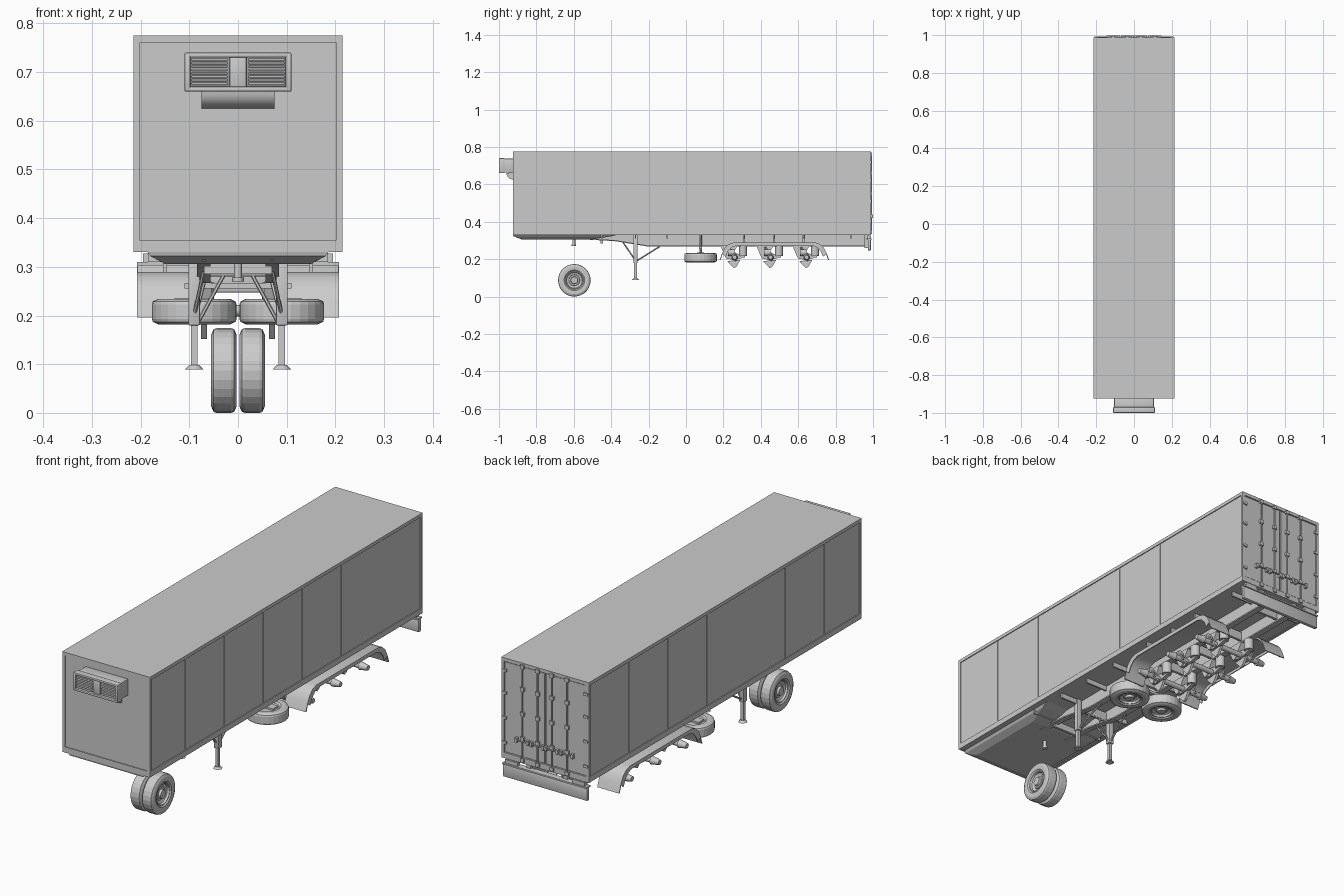
import bpy, bmesh, math
from mathutils import Vector

if "Cube" in bpy.data.objects:
    bpy.data.objects.remove(bpy.data.objects["Cube"])

def finish(name, bm, smooth=False):
    bmesh.ops.recalc_face_normals(bm, faces=bm.faces)
    me = bpy.data.meshes.new(name)
    bm.to_mesh(me)
    bm.free()
    ob = bpy.data.objects.new(name, me)
    bpy.context.collection.objects.link(ob)
    if smooth:
        bpy.ops.object.select_all(action='DESELECT')
        ob.select_set(True)
        bpy.context.view_layer.objects.active = ob
        bpy.ops.object.shade_smooth_by_angle(angle=math.radians(35))
    return ob

def box(name, x0, x1, y0, y1, z0, z1, bevel=0):
    bm = bmesh.new()
    bmesh.ops.create_cube(bm, size=1)
    for v in bm.verts:
        v.co = ((x0 + x1) / 2 + v.co.x * (x1 - x0), (y0 + y1) / 2 + v.co.y * (y1 - y0),
                (z0 + z1) / 2 + v.co.z * (z1 - z0))
    if bevel:
        bmesh.ops.bevel(bm, geom=bm.edges[:], offset=bevel, segments=2, affect='EDGES', profile=0.5)
    return finish(name, bm, bevel > 0)

def rod(name, a, b, r, r2=None, segs=12):
    a, b = Vector(a), Vector(b)
    bm = bmesh.new()
    bmesh.ops.create_cone(bm, cap_ends=True, segments=segs, radius1=r,
                          radius2=r if r2 is None else r2, depth=(b - a).length)
    q = (b - a).to_track_quat('Z', 'Y')
    for v in bm.verts:
        v.co = (a + b) / 2 + q @ v.co
    return finish(name, bm, True)

def prism(name, pts, x0, x1, smooth=False):
    """Extrude a (y, z) outline along x."""
    bm = bmesh.new()
    f = bm.faces.new([bm.verts.new((x0, y, z)) for y, z in pts])
    g = bmesh.ops.extrude_face_region(bm, geom=[f])
    bmesh.ops.translate(bm, vec=(x1 - x0, 0, 0), verts=[v for v in g['geom'] if isinstance(v, bmesh.types.BMVert)])
    return finish(name, bm, smooth)

def lathe(name, profile, loc, axis, flip=1, segs=28, closed=False, smooth=False):
    """Spin an (along axis, radius) profile about x or z."""
    bm = bmesh.new()
    rings = []
    for a, r in profile:
        ring = []
        for i in range(segs):
            t = 2 * math.pi * i / segs
            c, s = r * math.cos(t), r * math.sin(t)
            p = Vector((a * flip, c, s) if axis == 'x' else (c, s, a * flip))
            ring.append(bm.verts.new(p + Vector(loc)))
        rings.append(ring)
    pairs = list(zip(rings, rings[1:])) + ([(rings[-1], rings[0])] if closed else [])
    for p, q in pairs:
        for i in range(segs):
            j = (i + 1) % segs
            bm.faces.new((p[i], p[j], q[j], q[i]))
    bmesh.ops.remove_doubles(bm, verts=bm.verts, dist=1e-5)
    return finish(name, bm, smooth)

TYRE = [(-.019, .048), (-.025, .055), (-.026, .074), (-.021, .085), (-.015, .087),
        (.015, .087), (.021, .085), (.026, .074), (.025, .055), (.019, .048)]
RIM = [(-.019, 0), (-.019, .049), (.02, .049), (.021, .045), (.012, .042), (.007, .03),
       (.012, .028), (.012, .02), (.022, .018), (.022, 0)]

def wheel(name, loc, axis, flip):
    lathe(name + "_tyre", TYRE, loc, axis, flip, closed=True)
    lathe(name + "_rim", RIM, loc, axis, flip, smooth=True)

# cargo body with edge frame
Y0, Y1, Z0, Z1, W = -.925, .988, .33, .775, .215
box("cargo_body", -W + .004, W - .004, Y0 + .004, Y1 - .008, Z0 + .002, Z1 - .003)
box("roof", -W + .002, W - .002, Y0 + .002, Y1 - .002, Z1 - .012, Z1)
for s in (-1, 1):
    o, i = s * W, s * (W - .013)
    for y, n in ((Y0, "front"), (Y1 - .012, "rear")):
        box(n + "_corner_post", min(o, i), max(o, i), y, y + .012, Z0, Z1)
    box("side_top_rail", min(o, i), max(o, i), Y0, Y1, Z1 - .015, Z1)
    box("side_bottom_rail", min(o, i), max(o, i), Y0, Y1, Z0, Z0 + .025)
    # side panel seams
    for k in range(6):
        y = -.67 + .274 * k
        a, b = s * (W - .006), s * (W - .002)
        box("panel_seam", min(a, b), max(a, b), y - .004, y + .004, Z0 + .02, Z1 - .012)
for y, n in ((Y0, "front"), (Y1 - .012, "rear")):
    box(n + "_header", -W, W, y, y + .012, Z1 - .015, Z1)
    box(n + "_sill", -W, W, y, y + .012, Z0, Z0 + .025)

# cooling unit on the front wall
box("cooler_housing", -.105, .105, -.985, Y0 + .01, .663, .737, .004)
for x0, x1 in ((-.11, -.098), (.098, .11)):
    box("cooler_bezel_side", x0, x1, -1, -.97, .66, .74, .003)
for z0, z1 in ((.66, .67), (.73, .74)):
    box("cooler_bezel_bar", -.11, .11, -1, -.97, z0, z1, .003)
box("cooler_divider", -.018, .018, -.993, -.98, .667, .733, .004)
for s in (-1, 1):
    for k in range(8):
        z = .675 + .007 * k
        prism("cooler_slat", [(-.995, z - .002), (-.984, z + .002), (-.984, z + .004), (-.995, z)],
              s * .022, s * .096)
duct = [(Y0 + .006, .625)] + [(-.925 - .035 * math.sin(t), .66 - .034 * math.cos(t))
                              for t in [math.pi / 2 * k / 6 for k in range(7)]] + [(Y0 + .006, .665)]
prism("cooler_duct", duct, -.075, .075, True)

# rear doors, hinges and lock rods
for s in (-1, 1):
    a, b = s * .004, s * .2
    box("rear_door", min(a, b), max(a, b), Y1 - .01, Y1 - .003, Z0 + .028, Z1 - .018)
    for z in (.40, .51, .62, .72):
        x = s * .2
        box("door_hinge", x - .01, x + .01, Y1 - .004, Y1 + .004, z - .006, z + .006)
    for x in (s * .035, s * .11):
        rod("lock_rod", (x, Y1 + .003, Z0 + .005), (x, Y1 + .003, Z1 - .006), .0035, segs=8)
        for z in (.345, .44, .55, .66, .76):
            box("rod_bracket", x - .009, x + .009, Y1 - .004, Y1 + .007, z - .008, z + .008)
        rod("door_handle", (x - .035, Y1 + .008, .43), (x + .035, Y1 + .008, .43), .003, segs=8)
        for dx in (-.028, .028):
            box("handle_catch", x + dx - .005, x + dx + .005, Y1 - .004, Y1 + .011, .42, .44)

# rear bumper and lights
box("rear_bumper", -.207, .207, .972, .988, .247, .305, .003)
box("bumper_top_lip", -.207, .207, .965, .993, .303, .31)
for s in (-1, 1):
    box("bumper_arm", s * .09 - .01, s * .09 + .01, .955, .975, .26, .332)
    box("rear_light", s * .165 - .03, s * .165 + .03, .97, .99, .31, .327)

# front coupling plate, tapered underneath
bm = bmesh.new()
loops = [[bm.verts.new(p) for p in ((-w, ya, z), (w, ya, z), (w, yb, z), (-w, yb, z))]
         for w, ya, yb, z in ((.187, -.925, -.36, .332), (.18, -.922, -.4, .322), (.15, -.88, -.5, .306))]
bm.faces.new(loops[0])
bm.faces.new(loops[-1])
for p, q in zip(loops, loops[1:]):
    for i in range(4):
        bm.faces.new((p[i], p[(i + 1) % 4], q[(i + 1) % 4], q[i]))
finish("coupling_plate", bm)
rod("kingpin", (0, -.6, .275), (0, -.6, .31), .008)
rod("kingpin_flange", (0, -.6, .27), (0, -.6, .278), .012)

# chassis I-beams and crossmembers
for s in (-1, 1):
    x = s * .07
    web = [(-.9, .332), (-.9, .312), (-.55, .306), (-.38, .296), (-.2, .267), (.97, .267), (.97, .332)]
    prism("chassis_web", web, x - .004, x + .004)
    flange = [(-.55, .306), (-.38, .296), (-.2, .267), (.97, .267), (.97, .273), (-.2, .273), (-.38, .302), (-.55, .312)]
    prism("chassis_flange", flange, x - .014, x + .014)
    for y in (-.45, -.27, -.1, .08, .31, .47, .63, .88):
        a, b = s * .07, s * .185
        prism("outrigger", [(y - .004, .31), (y + .004, .31), (y + .004, .332), (y - .004, .332)], a, b)
for y in (-.45, -.27, -.1, .08, .25, .44, .64, .88):
    box("crossmember", -.07, .07, y - .006, y + .006, .285, .325)

# landing legs with braces
for s in (-1, 1):
    x = s * .09
    box("leg_sleeve", x - .012, x + .012, -.282, -.258, .18, .332, .002)
    box("leg_inner", x - .007, x + .007, -.277, -.263, .095, .19)
    rod("leg_foot", (x, -.27, .089), (x, -.27, .098), .019, .011, 8)
    rod("leg_rear_brace", (x, -.265, .19), (s * .07, -.14, .268), .004, segs=6)
    rod("leg_front_brace", (x, -.275, .2), (s * .07, -.34, .295), .004, segs=6)
    rod("leg_cross_brace", (s * .08, -.27, .19), (s * .02, -.27, .3), .004, segs=6)
rod("leg_drive_shaft", (-.09, -.27, .285), (.09, -.27, .285), .005, segs=8)

# loose front twin wheel
for s in (-1, 1):
    wheel("front_wheel", (s * .029, -.597, .087), 'x', s)

# spare wheels slung flat under the chassis
for s in (-1, 1):
    wheel("spare_wheel", (s * .09, .078, .208), 'z', -1)
    rod("spare_hanger", (s * .09, .078, .225), (s * .09, .078, .332), .007, segs=8)
    box("spare_carrier", s * .09 - .04, s * .09 + .04, .06, .096, .228, .236)
box("spare_crossbar", -.11, .11, .07, .086, .255, .267)

# three axles with suspension
for y in (.26, .452, .645):
    rod("axle", (-.17, y, .21), (.17, y, .21), .012)
    for s in (-1, 1):
        x = s * .07
        rod("hub_stub", (s * .15, y, .21), (s * .188, y, .21), .018, .011, 16)
        hanger = [(y - .075, .27), (y + .015, .27), (y - .02, .215), (y - .03, .2), (y - .042, .2), (y - .052, .215)]
        prism("suspension_hanger", hanger, x - .016, x + .016)
        arm = [(y - .045, .203), (y - .045, .218), (y, .232), (y + .055, .222), (y + .055, .21), (y, .195)]
        prism("trailing_arm", arm, x - .009, x + .009)
        rod("air_spring", (x, y + .045, .216), (x, y + .045, .268), .021, segs=16)
        rod("shock_absorber", (s * .09, y - .03, .265), (s * .09, y + .01, .19), .006, segs=8)
        rod("brake_chamber", (s * .115, y - .035, .235), (s * .115, y + .0, .235), .017, segs=16)
        rod("brake_lever", (s * .115, y, .235), (s * .115, y + .015, .2), .005, segs=6)
        bracket = [(y - .04, .19), (y + .03, .195), (y + .01, .16), (y - .005, .152)]
        prism("axle_bracket", bracket, x - .006, x + .006)

# mudguards over the axle group
arc = [(.18, .196), (.192, .23), (.207, .26), (.228, .28), (.255, .289),
       (.69, .289), (.717, .28), (.738, .26), (.753, .23), (.765, .196)]
inner = [(y + (.005 if y < .47 else -.005), z - (.005 if z > .25 else 0)) for y, z in reversed(arc)]
for s in (-1, 1):
    prism("mudguard", arc + inner, s * .1, s * .207, True)
    # rolled outer lip
    lip = arc[1:-1] + [(.473 + (y - .473) * .93, z - .017) for y, z in reversed(arc[1:-1])]
    prism("mudguard_lip", lip, s * .203, s * .207)
    for y in (.31, .47, .63):
        box("mudguard_stay", s * .15 - .004, s * .15 + .004, y - .006, y + .006, .285, .332)
